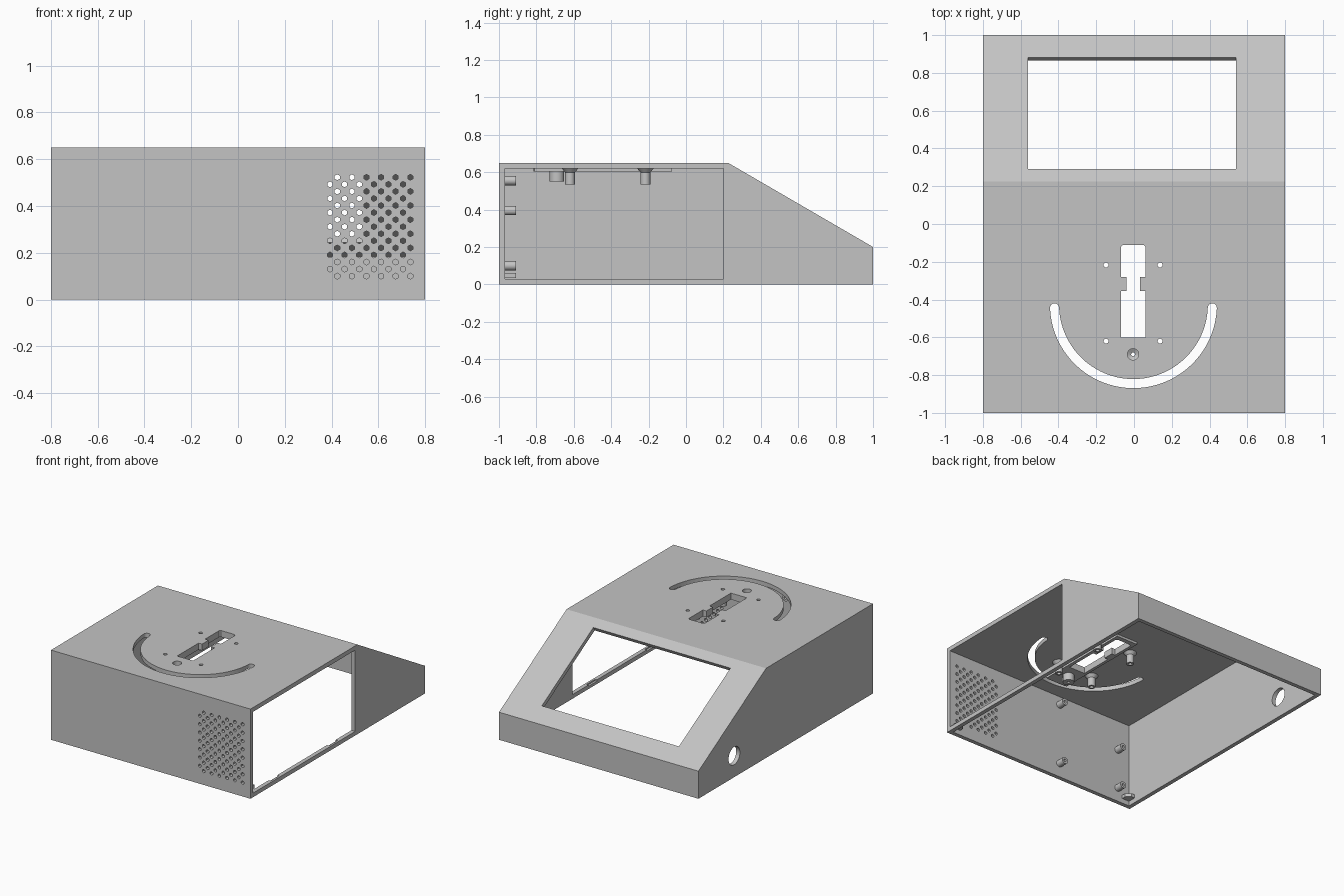
import bpy, bmesh
from math import sin, cos, pi, radians
from mathutils import Matrix, Vector

cube = bpy.data.objects.get("Cube")
if cube:
    bpy.data.objects.remove(cube, do_unlink=True)

GREY = (0.55, 0.55, 0.55, 1)
plastic = bpy.data.materials.new("grey_plastic")
plastic.use_nodes = True
plastic.diffuse_color = GREY
plastic.node_tree.nodes["Principled BSDF"].inputs["Base Color"].default_value = GREY

AXES = {
    "x": lambda a, b, h: (h, a, b),
    "y": lambda a, b, h: (a, h, b),
    "z": lambda a, b, h: (a, b, h),
}


def prism(bm, points, lo, hi, axis):
    """Extrude a 2D outline between two positions along an axis."""
    place = AXES[axis]
    low = [bm.verts.new(place(a, b, lo)) for a, b in points]
    high = [bm.verts.new(place(a, b, hi)) for a, b in points]
    bm.faces.new(low)
    bm.faces.new(high)
    n = len(points)
    for i in range(n):
        j = (i + 1) % n
        bm.faces.new((low[i], low[j], high[j], high[i]))
    return low + high


def rect(a0, a1, b0, b1):
    return [(a0, b0), (a1, b0), (a1, b1), (a0, b1)]


def circle(a, b, r, n=20):
    return [(a + r * sin(2 * pi * i / n), b + r * cos(2 * pi * i / n)) for i in range(n)]


def lathe(bm, profile, origin, axis, n=24):
    """Revolve a closed (radius, height) outline around an axis."""
    place, origin = AXES[axis], Vector(origin)
    rings = []
    for i in range(n):
        t = 2 * pi * i / n
        rings.append([bm.verts.new(origin + Vector(place(r * cos(t), r * sin(t), h)))
                      for r, h in profile])
    m = len(profile)
    for i in range(n):
        a, b = rings[i], rings[(i + 1) % n]
        for k in range(m):
            l = (k + 1) % m
            bm.faces.new((a[k], a[l], b[l], b[k]))


def finish(bm, name):
    bmesh.ops.recalc_face_normals(bm, faces=bm.faces)
    mesh = bpy.data.meshes.new(name)
    bm.to_mesh(mesh)
    bm.free()
    mesh.materials.append(plastic)
    obj = bpy.data.objects.new(name, mesh)
    bpy.context.collection.objects.link(obj)
    return obj


def activate(obj):
    bpy.ops.object.select_all(action="DESELECT")
    obj.select_set(True)
    bpy.context.view_layer.objects.active = obj


def cut(obj, cutter):
    activate(obj)
    mod = obj.modifiers.new("cut", "BOOLEAN")
    mod.operation, mod.solver, mod.object = "DIFFERENCE", "EXACT", cutter
    bpy.ops.object.modifier_apply(modifier=mod.name)


# Wedge-shaped housing
bm = bmesh.new()
prism(bm, [(-1, 0), (1, 0), (1, 0.2), (0.225, 0.65), (-1, 0.65)], -0.8, 0.8, "x")
housing = finish(bm, "housing")

# Hollow interior, open underneath
bm = bmesh.new()
prism(bm, [(-0.97, -0.1), (0.97, -0.1), (0.97, 0.183), (0.215, 0.62), (-0.97, 0.62)],
      -0.77, 0.77, "x")
cavity = finish(bm, "cavity_cutter")

# Openings through the walls
bm = bmesh.new()
prism(bm, rect(-0.969, 0.2, 0.03, 0.619), 0.7, 0.9, "x")      # side opening
prism(bm, circle(0.59, 0.155, 0.065, 32), -0.9, -0.7, "x")    # cable hole

window = prism(bm, rect(-0.56, 0.54, -0.341, 0.341), -0.08, 0.08, "z")
tilt = Matrix.Translation((0, 0.585, 0.44)) @ Matrix.Rotation(radians(-30), 4, "X")
bmesh.ops.transform(bm, matrix=tilt, verts=window)

slot = [(-0.068, -0.6), (0.06, -0.6), (0.06, -0.355), (0.032, -0.355), (0.032, -0.28),
        (0.06, -0.28), (0.06, -0.12), (0.05, -0.11), (-0.058, -0.11), (-0.068, -0.12),
        (-0.068, -0.28), (-0.04, -0.28), (-0.04, -0.355), (-0.068, -0.355)]
prism(bm, slot, 0.5, 0.8, "z")


def on_arc(r, t):
    return (-0.003 + r * cos(t), -0.427 + r * sin(t))


# Curved slot with rounded ends
MID, HALF, START, END, STEPS = 0.418, 0.024, radians(182.3), radians(357.7), 40
angles = [START + (END - START) * i / STEPS for i in range(STEPS + 1)]
arc = [on_arc(MID + HALF, t) for t in angles]
for t, turn, flip in ((END, 1, 0), (START, 1, pi)):
    cx, cy = on_arc(MID, t)
    if flip:
        arc += [on_arc(MID - HALF, s) for s in reversed(angles)]
    arc += [(cx + HALF * cos(t + flip + k * pi / 8), cy + HALF * sin(t + flip + k * pi / 8))
            for k in range(1, 8)]
prism(bm, arc, 0.5, 0.8, "z")

POSTS = [(x, y) for x in (-0.148, 0.138) for y in (-0.62, -0.217)]
for x, y in POSTS:
    prism(bm, circle(x, y, 0.013), 0.5, 0.8, "z")
SCREW = (-0.005, -0.69)
prism(bm, circle(*SCREW, 0.03, 24), 0.5, 0.8, "z")

# Staggered grille of hexagonal holes
for row in range(15):
    for col in range(6):
        x = 0.737 - col * 0.0625 - (row % 2) * 0.031
        prism(bm, circle(x, 0.1 + row * 0.0302, 0.0125, 6), -1.1, -0.9, "y")
openings = finish(bm, "openings_cutter")

# Shallow notches in the sill
bm = bmesh.new()
for y in (-0.7, -0.03):
    prism(bm, rect(y - 0.05, y + 0.05, 0.02, 0.05), 0.75, 0.785, "x")
notches = finish(bm, "notch_cutter")

# Reinforcing plate under the slot
bm = bmesh.new()
prism(bm, rect(-0.09, 0.085, -0.815, -0.075), 0.603, 0.621, "z")
slot_plate = finish(bm, "slot_plate")

for cutter in (cavity, openings, notches):
    cutter.hide_render = True
    cut(housing, cutter)
cut(slot_plate, openings)
for cutter in (cavity, openings, notches):
    bpy.data.objects.remove(cutter, do_unlink=True)

# Flared posts hanging from the ceiling
bm = bmesh.new()
flared = [(0.013, 0.535), (0.026, 0.535), (0.026, 0.598), (0.045, 0.621), (0.013, 0.621)]
for x, y in POSTS:
    lathe(bm, flared, (x, y, 0), "z")
ceiling_posts = finish(bm, "ceiling_posts")

# Recessed screw cup
bm = bmesh.new()
cup = [(0.01, 0.55), (0.039, 0.55), (0.039, 0.621), (0.03, 0.621), (0.03, 0.58), (0.01, 0.568)]
lathe(bm, cup, (*SCREW, 0), "z")
screw_cup = finish(bm, "screw_cup")

# Board standoffs inside the front wall
bm = bmesh.new()
tube = [(0.01, -0.971), (0.025, -0.971), (0.025, -0.91), (0.01, -0.91)]
for x, z in ((-0.16, 0.555), (-0.16, 0.1), (-0.67, 0.395), (-0.67, 0.1)):
    lathe(bm, tube, (x, 0, z), "y")
board_standoffs = finish(bm, "board_standoffs")

# Small corner tabs near the base
bm = bmesh.new()
for side in (-1, 1):
    prism(bm, [(side * 0.771, -0.971), (side * 0.71, -0.971), (side * 0.71, -0.94),
               (side * 0.74, -0.91), (side * 0.771, -0.91)], 0.035, 0.06, "z")
corner_tabs = finish(bm, "corner_tabs")

for obj in (housing, slot_plate, ceiling_posts, screw_cup, board_standoffs):
    activate(obj)
    bpy.ops.object.shade_smooth_by_angle(angle=radians(25))
